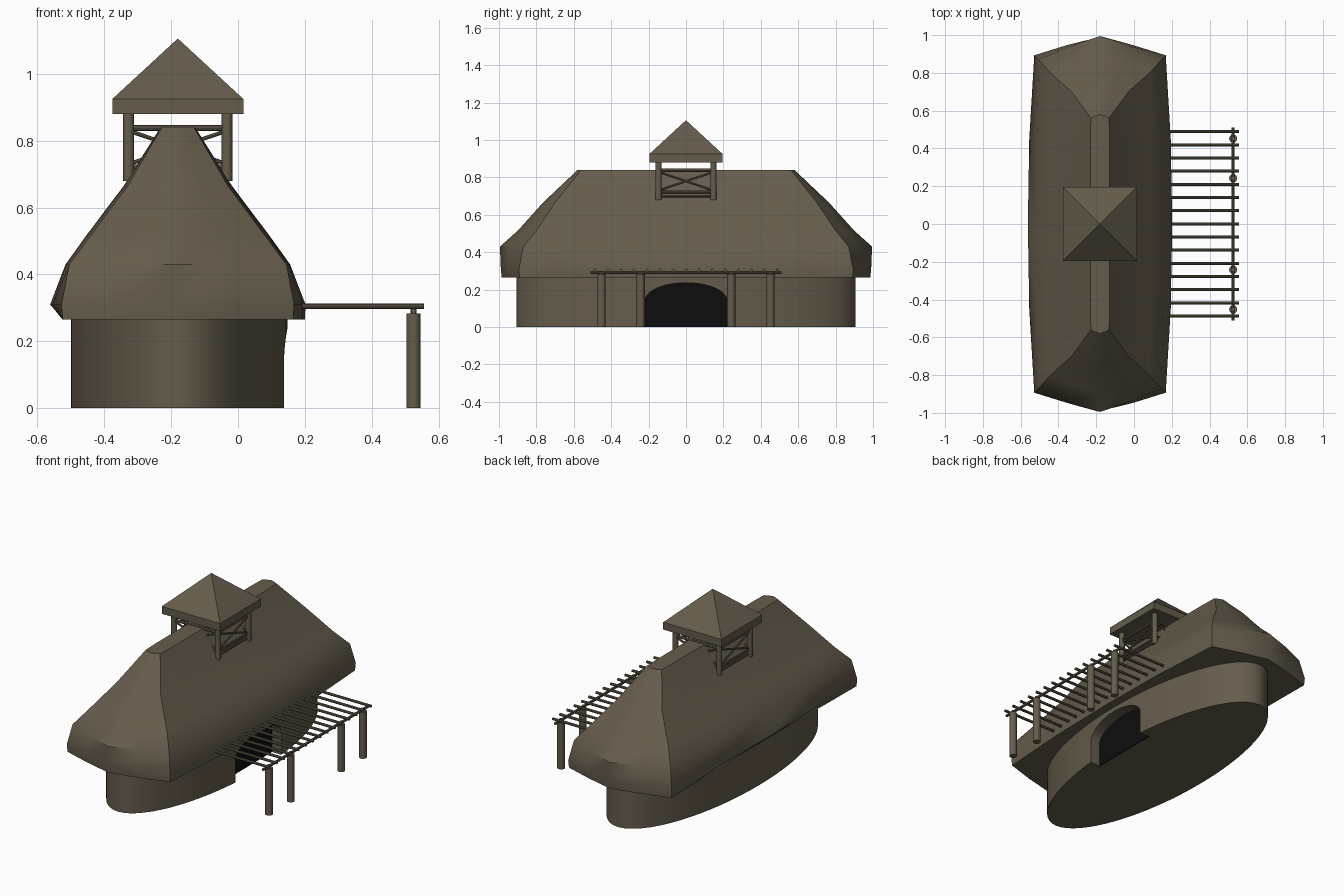
import bpy, bmesh, math
from mathutils import Vector

if "Cube" in bpy.data.objects:
    bpy.data.objects.remove(bpy.data.objects["Cube"])

CX = -0.18  # centre line of the house


def material(name, rgb):
    m = bpy.data.materials.new(name)
    m.diffuse_color = (*rgb, 1)
    m.use_nodes = True
    m.node_tree.nodes["Principled BSDF"].inputs["Base Color"].default_value = m.diffuse_color
    return m


BROWN = material("weathered brown", (0.13, 0.108, 0.072))
DARK = material("dark opening", (0.004, 0.004, 0.004))


def make(name, bm, mat=BROWN, smooth=None):
    bmesh.ops.recalc_face_normals(bm, faces=bm.faces)
    me = bpy.data.meshes.new(name)
    bm.to_mesh(me)
    bm.free()
    ob = bpy.data.objects.new(name, me)
    bpy.context.collection.objects.link(ob)
    me.materials.append(mat)
    if smooth:
        smooth_by_angle(ob, smooth)
    return ob


def smooth_by_angle(ob, deg):
    bpy.ops.object.select_all(action='DESELECT')
    ob.select_set(True)
    bpy.context.view_layer.objects.active = ob
    bpy.ops.object.shade_smooth_by_angle(angle=math.radians(deg))


def loft(name, rings, smooth=None, mat=BROWN):
    """Skin a list of equal-length closed rings and cap both ends."""
    bm = bmesh.new()
    vs = [[bm.verts.new(p) for p in r] for r in rings]
    n = len(rings[0])
    for a, b in zip(vs, vs[1:]):
        for i in range(n):
            j = (i + 1) % n
            bm.faces.new((a[i], a[j], b[j], b[i]))
    bm.faces.new(vs[0][::-1])
    bm.faces.new(vs[-1])
    return make(name, bm, mat, smooth)


def pole(name, a, b, r, sides=12):
    """Round pole between two points."""
    a, b = Vector(a), Vector(b)
    d = b - a
    q = d.to_track_quat('Z', 'Y')
    ring = [q @ Vector((r * math.cos(t), r * math.sin(t), 0))
            for t in (2 * math.pi * i / sides for i in range(sides))]
    return loft(name, [[a + p for p in ring], [b + p for p in ring]], 40)


# Oval wall
def oval(z):
    return [(CX + 0.004 + 0.324 * math.cos(t), 0.905 * math.sin(t), z)
            for t in (2 * math.pi * i / 64 for i in range(64))]


wall = loft("wall", [oval(0), oval(0.285)])

# Arched doorway cut into the right side
arch = [(-0.22, -0.05)] + [(-0.22 * math.cos(math.pi * i / 20),
                            0.14 + 0.097 * math.sin(math.pi * i / 20))
                           for i in range(21)] + [(0.22, -0.05)]
cutter = loft("door_cutter", [[(x, y, z) for y, z in arch] for x in (0.07, 0.3)])
cutter.hide_render = True
cut = wall.modifiers.new("doorway", 'BOOLEAN')
cut.object = cutter
cut.operation = 'DIFFERENCE'
cut.solver = 'EXACT'
bpy.context.view_layer.objects.active = wall
bpy.ops.object.modifier_apply(modifier="doorway")
bpy.data.objects.remove(cutter)
smooth_by_angle(wall, 35)

# Dark panel closing the doorway
loft("door_opening", [[(x, y, max(z, 0.0)) for y, z in arch] for x in (0.069, 0.075)], mat=DARK)

# Large hipped roof: z, tip y, corner half-width, corner y, middle half-width
levels = [(0.265, 0.985, 0.345, 0.89, 0.38),
          (0.31, 0.99, 0.348, 0.893, 0.382),
          (0.43, 0.995, 0.325, 0.87, 0.336),
          (0.515, 0.90, 0.262, 0.80, 0.275),
          (0.665, 0.765, 0.15, 0.70, 0.162),
          (0.84, 0.58, 0.048, 0.56, 0.052)]


def roof_ring(z, tip, cx, cy, mx):
    bow = cx + 0.78 * (mx - cx)
    side = [(cx, -cy), (bow, -0.45), (mx, 0), (bow, 0.45), (cx, cy)]
    pts = [(0, -tip), (cx * 0.5, -(tip * 0.56 + cy * 0.44))] + side
    pts += [(cx * 0.5, tip * 0.56 + cy * 0.44), (0, tip)]
    pts += [(-x, y) for x, y in pts[-2:0:-1]]
    ring = []
    for x, y in pts:
        # the left eave edge is lifted and tucked in slightly
        lift = z == 0.265 and x < -0.3 and abs(y) < 0.8
        ring.append((CX + x + (0.015 if lift else 0), y, z + (0.025 if lift else 0)))
    return ring


loft("main_roof", [roof_ring(*l) for l in levels], 38)

# Lookout tower posts, rails and cross braces
T = 0.147
corners = [(CX + sx * T, sy * T) for sx, sy in ((-1, -1), (1, -1), (1, 1), (-1, 1))]
for i, (x, y) in enumerate(corners):
    x2, y2 = corners[(i + 1) % 4]
    pole(f"tower_post_{i}", (x, y, 0.65 if i < 0 else 0.68), (x, y, 0.89), 0.0165)
    for z in (0.838, 0.722, 0.70):
        pole(f"tower_rail_{i}", (x, y, z), (x2, y2, z), 0.009 if z > 0.8 else 0.007, 8)
    pole(f"tower_brace_{i}", (x, y, 0.73), (x2, y2, 0.83), 0.006, 8)
    pole(f"tower_brace_{i}", (x, y, 0.83), (x2, y2, 0.73), 0.006, 8)


# Tower roof: slab edge with a pyramid on top
def square(h, z):
    return [(CX + sx * h, sy * h, z) for sx, sy in ((-1, -1), (1, -1), (1, 1), (-1, 1))]


loft("tower_roof", [square(0.196, 0.88), square(0.196, 0.925), square(0.001, 1.105)])

# Pergola posts, beam and slats
for y in (-0.452, -0.242, 0.242, 0.452):
    pole("pergola_post", (0.525, y, 0), (0.525, y, 0.283), 0.0215, 16)
    pole("pergola_peg", (0.525, y, 0.28), (0.525, y, 0.30), 0.009, 8)
pole("pergola_beam", (0.525, -0.51, 0.291), (0.525, 0.51, 0.291), 0.008, 8)
for i in range(15):
    y = -0.487 + i * 0.0697
    pole("pergola_slat", (0.12, y, 0.305), (0.556, y, 0.305), 0.008, 8)
